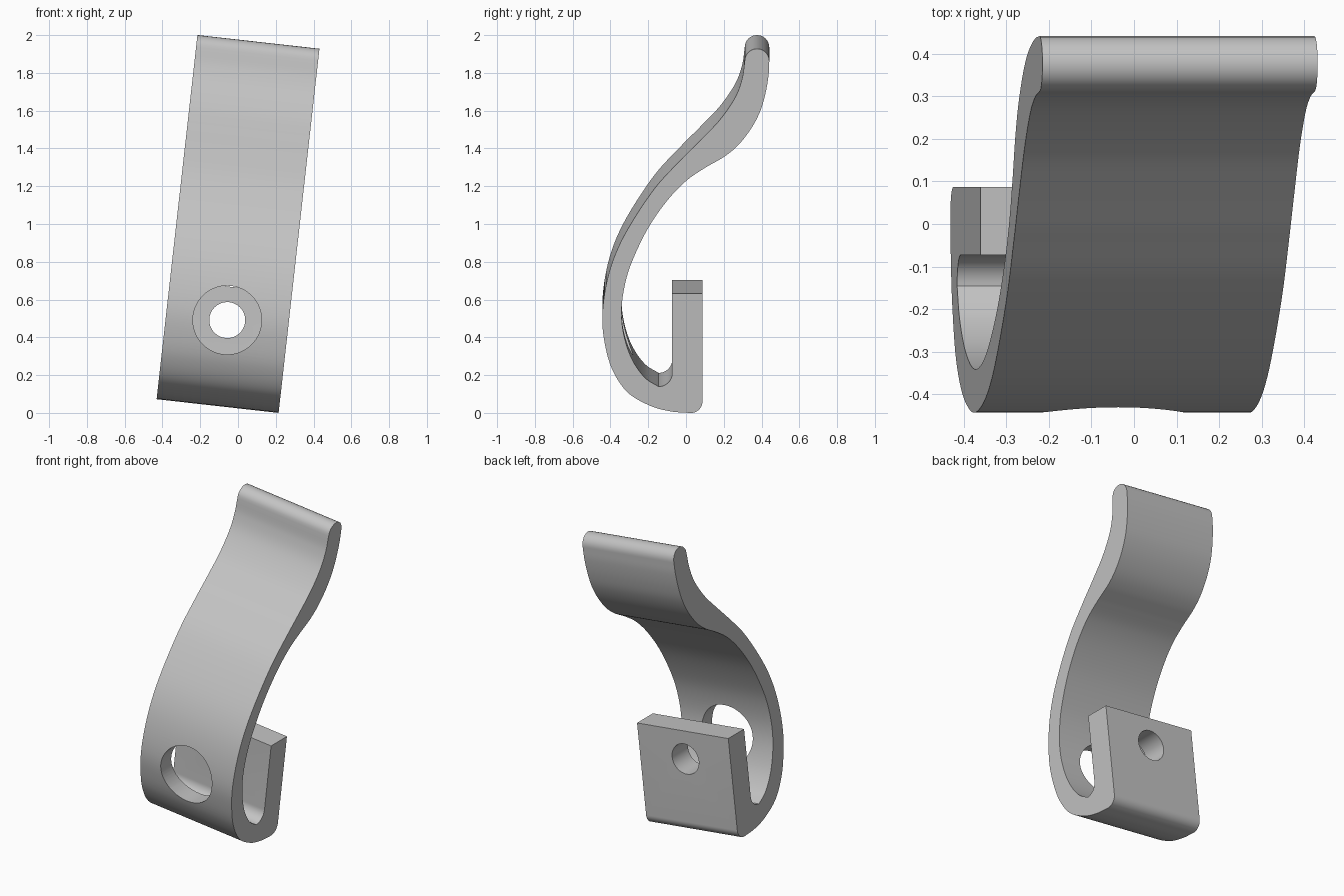
import bpy, bmesh, math
from mathutils import Vector, Matrix

if "Cube" in bpy.data.objects:
    bpy.data.objects.remove(bpy.data.objects["Cube"])

TILT = math.radians(6.4)
WIDTH = 0.65
HOLE_Z = 0.458


def spline(points, steps=8):
    """Smooth curve through the points (Catmull-Rom)."""
    p = [Vector(q) for q in points]
    p = [2 * p[0] - p[1]] + p + [2 * p[-1] - p[-2]]
    out = []
    for a, b, c, d in zip(p, p[1:], p[2:], p[3:]):
        for i in range(steps):
            t = i / steps
            out.append(0.5 * (2 * b + (c - a) * t + (2 * a - 5 * b + 4 * c - d) * t ** 2
                              + (3 * b - a - 3 * c + d) * t ** 3))
    return out + [p[-2]]


def arc(y, z, r, start, end, steps=12):
    angles = [math.radians(start + (end - start) * i / steps) for i in range(steps + 1)]
    return [Vector((y + r * math.cos(a), z + r * math.sin(a))) for a in angles]


# Side profile (y, z): curved front, rounded tip, back of the hook, slot, post
front = spline([(0.02, 0), (-0.08, 0.008), (-0.19, 0.038), (-0.31, 0.11), (-0.39, 0.23),
                (-0.43, 0.37), (-0.443, 0.51), (-0.423, 0.68), (-0.376, 0.84),
                (-0.296, 1.0), (-0.164, 1.198), (-0.03, 1.345), (0.074, 1.45),
                (0.18, 1.562), (0.26, 1.68), (0.297, 1.78), (0.311, 1.875)])
tip = arc(0.376, 1.875, 0.065, 180, 0)
back = spline([(0.441, 1.875), (0.436, 1.79), (0.418, 1.69), (0.39, 1.6), (0.342, 1.51),
               (0.275, 1.425), (0.2, 1.363), (0.1, 1.305), (0, 1.235), (-0.1, 1.13),
               (-0.2, 0.985), (-0.28, 0.82), (-0.322, 0.69), (-0.341, 0.55),
               (-0.33, 0.42), (-0.288, 0.29), (-0.22, 0.19), (-0.145, 0.14)])
slot = arc(-0.145, 0.212, 0.072, -90, 0)
post = [Vector((-0.073, 0.635)), Vector((0.087, 0.635))]
heel = arc(0.027, 0.06, 0.06, 0, -90)

outline = []
for p in front + tip + back + slot + post + heel:
    if not outline or (p - outline[-1]).length > 1e-3:
        outline.append(p)
if (outline[0] - outline[-1]).length < 1e-2:
    outline.pop()

# Extrude the profile across the width
bm = bmesh.new()
side = bm.faces.new([bm.verts.new((-WIDTH / 2, p.x, p.y)) for p in outline])
moved = bmesh.ops.extrude_face_region(bm, geom=[side], use_keep_orig=True)["geom"]
bmesh.ops.translate(bm, vec=(WIDTH, 0, 0),
                    verts=[v for v in moved if isinstance(v, bmesh.types.BMVert)])
bmesh.ops.recalc_face_normals(bm, faces=bm.faces)
mesh = bpy.data.meshes.new("hook")
bm.to_mesh(mesh)
bm.free()
hook = bpy.data.objects.new("hook", mesh)
bpy.context.collection.objects.link(hook)

grey = bpy.data.materials.new("light grey")
grey.use_nodes = True
colour = (0.55, 0.55, 0.55, 1)
grey.diffuse_color = colour
grey.node_tree.nodes["Principled BSDF"].inputs["Base Color"].default_value = colour
mesh.materials.append(grey)


def drill(radius, y0, y1):
    """Cut a round hole along y."""
    bpy.ops.mesh.primitive_cylinder_add(vertices=64, radius=radius, depth=y1 - y0,
                                        location=(0, (y0 + y1) / 2, HOLE_Z),
                                        rotation=(math.pi / 2, 0, 0))
    cutter = bpy.context.object
    cutter.name = "hole_cutter"
    cutter.hide_render = True
    cutter.data.materials.append(grey)
    mod = hook.modifiers.new("hole", "BOOLEAN")
    mod.operation, mod.solver, mod.object = "DIFFERENCE", "EXACT", cutter
    bpy.context.view_layer.objects.active = hook
    bpy.ops.object.modifier_apply(modifier=mod.name)
    bpy.data.objects.remove(cutter)


# Wide access hole in the front wall, screw hole in the post
drill(0.182, -0.7, -0.15)
drill(0.095, -0.12, 0.3)

# Lean the hook and stand it on the ground
hook.data.transform(Matrix.Translation((-0.108, 0, WIDTH / 2 * math.sin(TILT)))
                    @ Matrix.Rotation(TILT, 4, "Y"))
bpy.ops.object.select_all(action="DESELECT")
hook.select_set(True)
bpy.context.view_layer.objects.active = hook
bpy.ops.object.shade_smooth_by_angle(angle=math.radians(30))
